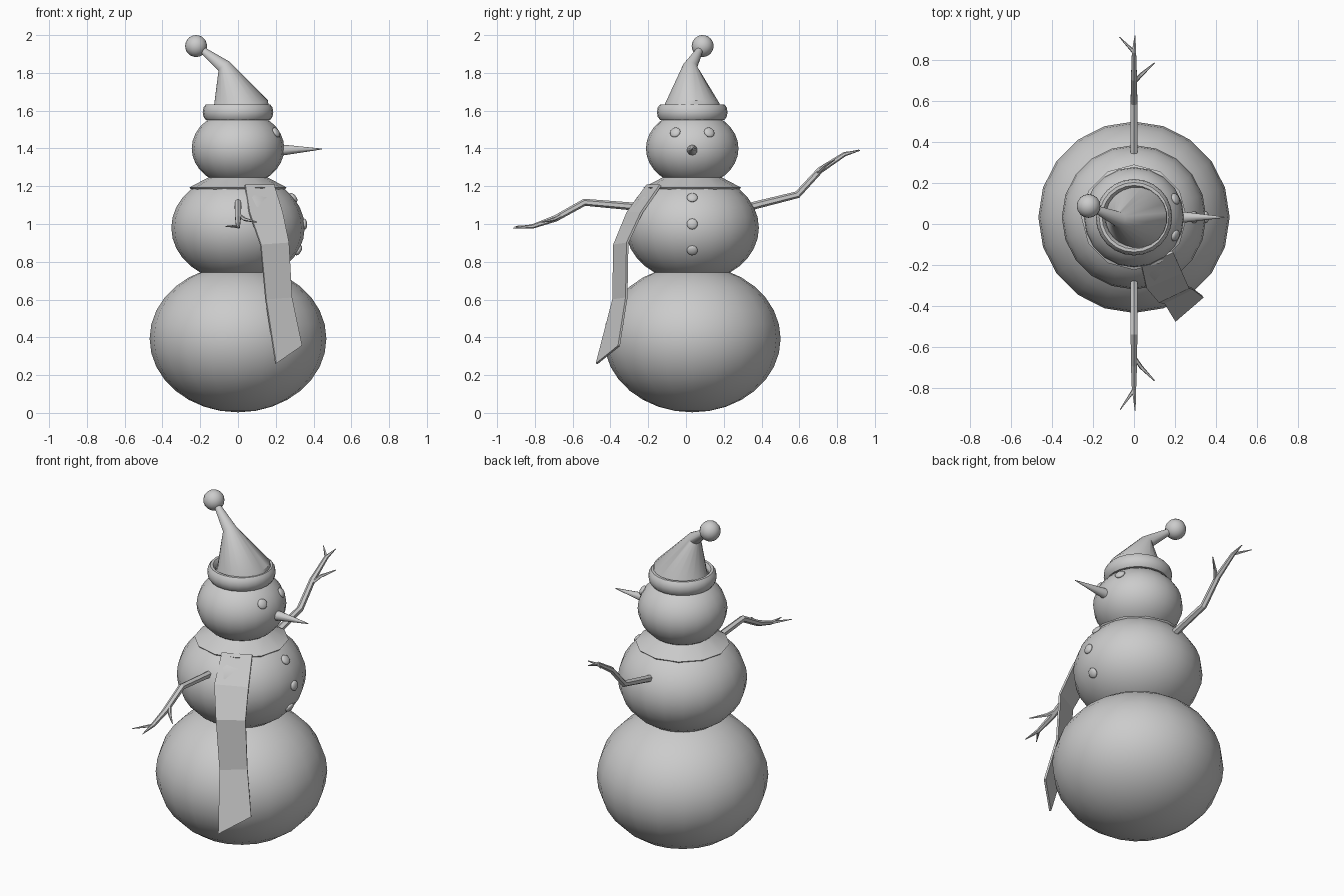
import bpy, bmesh, math
from mathutils import Vector

if "Cube" in bpy.data.objects:
    bpy.data.objects.remove(bpy.data.objects["Cube"])

CY = 0.033  # the whole body sits slightly behind the origin


def make(name, verts, faces, angle=40, smooth=True):
    me = bpy.data.meshes.new(name)
    me.from_pydata([tuple(v) for v in verts], [], faces)
    bm = bmesh.new()
    bm.from_mesh(me)
    bmesh.ops.recalc_face_normals(bm, faces=bm.faces)
    bm.to_mesh(me)
    bm.free()
    ob = bpy.data.objects.new(name, me)
    bpy.context.collection.objects.link(ob)
    if smooth:
        bpy.ops.object.select_all(action='DESELECT')
        ob.select_set(True)
        bpy.context.view_layer.objects.active = ob
        bpy.ops.object.shade_smooth_by_angle(angle=math.radians(angle))
    return ob


def ball(name, centre, r, h, seg=20, rings=16):
    bpy.ops.mesh.primitive_uv_sphere_add(segments=seg, ring_count=rings, radius=1, location=centre)
    ob = bpy.context.object
    ob.name = name
    ob.scale = (r, r, h)
    bpy.ops.object.shade_smooth()
    return ob


def tube(name, pts, radii, n, ref=(1, 0, 0), smooth=True):
    """Capped round section swept along a bent path."""
    pts, ref = [Vector(p) for p in pts], Vector(ref)
    verts, faces = [], []
    for i, p in enumerate(pts):
        t = Vector()
        if i > 0:
            t += (p - pts[i - 1]).normalized()
        if i < len(pts) - 1:
            t += (pts[i + 1] - p).normalized()
        t.normalize()
        u = (ref - t * ref.dot(t)).normalized()
        v = t.cross(u)
        for k in range(n):
            a = 2 * math.pi * (k + 0.5) / n
            verts.append(p + radii[i] * (u * math.cos(a) + v * math.sin(a)))
    for i in range(len(pts) - 1):
        for k in range(n):
            j = (k + 1) % n
            faces.append((i * n + k, i * n + j, i * n + n + j, i * n + n + k))
    last = (len(pts) - 1) * n
    faces += [tuple(range(n)), tuple(range(last, last + n))]
    return make(name, verts, faces, smooth=smooth)


def ring(name, profile, n):
    """Closed (radius, z) profile turned about the body axis."""
    m = len(profile)
    verts = [(r * math.cos(2 * math.pi * k / n), CY + r * math.sin(2 * math.pi * k / n), z)
             for k in range(n) for r, z in profile]
    faces = [(k * m + i, k * m + (i + 1) % m, (k + 1) % n * m + (i + 1) % m, (k + 1) % n * m + i)
             for k in range(n) for i in range(m)]
    return make(name, verts, faces)


def disc(name, ball_z, r, h, y, z, size=0.029):
    """Flat pebble set on the surface of a squashed ball, facing outward."""
    dy, dz = y - CY, z - ball_z
    x = r * math.sqrt(1 - (dy / r) ** 2 - (dz / h) ** 2)
    normal = Vector((x / r ** 2, dy / r ** 2, dz / h ** 2)).normalized()
    bpy.ops.mesh.primitive_uv_sphere_add(segments=14, ring_count=8, radius=1, location=(x, y, z))
    ob = bpy.context.object
    ob.name = name
    ob.scale = (size, size, 0.014)
    ob.rotation_mode = 'QUATERNION'
    ob.rotation_quaternion = normal.to_track_quat('Z', 'Y')
    bpy.ops.object.shade_smooth()


# Three snow balls
ball("lower_body", (0, CY, 0.393), 0.468, 0.39)
ball("middle_body", (0, CY, 0.98), 0.353, 0.288)
ball("head", (0, CY, 1.40), 0.245, 0.2)

# Face and buttons, on the +x side
for i, y in enumerate((CY - 0.09, CY + 0.09)):
    disc(f"eye_{i + 1}", 1.40, 0.245, 0.2, y, 1.485)
for i, z in enumerate((1.14, 1.0, 0.86)):
    disc(f"button_{i + 1}", 0.98, 0.353, 0.288, CY, z)
tube("nose", [(0.2, CY, 1.39), (0.25, CY, 1.392), (0.445, CY, 1.397)], [0.031, 0.027, 0.002], 10, (0, 1, 0))

# Hat: rolled band, bent cone and pompom
band = [(0.163 + 0.024 * math.cos(a), 1.592 + 0.043 * math.sin(a))
        for a in (2 * math.pi * k / 10 for k in range(10))]
ring("hat_band", band, 24)
tube("hat_cone", [(0.01, CY, 1.57), (0.015, 0.031, 1.63), (-0.073, 0.022, 1.835), (-0.2, 0.078, 1.93)],
     [0.158, 0.148, 0.038, 0.016], 20, (0, 1, 0))
ball("hat_pompom", (-0.222, 0.088, 1.942), 0.058, 0.058, 16, 12)

# Scarf: collar lying on the shoulders and one hanging tail
ring("scarf_collar", [(0.236, 1.17), (0.258, 1.193), (0.15, 1.25), (0.13, 1.235)], 12)
edges = [((0.037, -0.205, 1.205), (0.19, -0.135, 1.205)),
         ((0.06, -0.31, 1.06), (0.235, -0.235, 1.06)),
         ((0.12, -0.38, 0.89), (0.268, -0.31, 0.90)),
         ((0.147, -0.385, 0.60), (0.284, -0.315, 0.61)),
         ((0.2, -0.473, 0.26), (0.337, -0.355, 0.355))]
tail = make("scarf_tail", [p for e in edges for p in e],
            [(2 * i, 2 * i + 1, 2 * i + 3, 2 * i + 2) for i in range(len(edges) - 1)], smooth=False)
mod = tail.modifiers.new("thickness", 'SOLIDIFY')
mod.thickness = 0.012
mod.offset = 0

# Twig arms: bent main twig ending in a fork, plus a side branch
arms = {
    "left": ([(0, 0.31, 1.085), (0, 0.59, 1.155), (0, 0.71, 1.285), (0, 0.84, 1.37), (0.005, 0.922, 1.39)],
             (-0.072, 0.915, 1.392), [(0, 0.69, 1.265), (0.035, 0.73, 1.305), (0.1, 0.787, 1.34)]),
    "right": ([(0, -0.25, 1.09), (0, -0.537, 1.115), (0, -0.69, 1.03), (0, -0.81, 0.988), (0.006, -0.915, 0.978)],
              (-0.068, -0.908, 0.988), [(0, -0.65, 1.05), (0.035, -0.70, 1.025), (0.1, -0.766, 1.01)]),
}
for side, (main, fork, branch) in arms.items():
    tube(f"{side}_arm", main, [0.021, 0.019, 0.017, 0.012, 0.002], 6, smooth=False)
    tube(f"{side}_arm_fork", [main[3], fork], [0.01, 0.002], 5, (0, 0, 1), False)
    tube(f"{side}_arm_branch", branch, [0.01, 0.01, 0.003], 5, (0, 0, 1), False)
